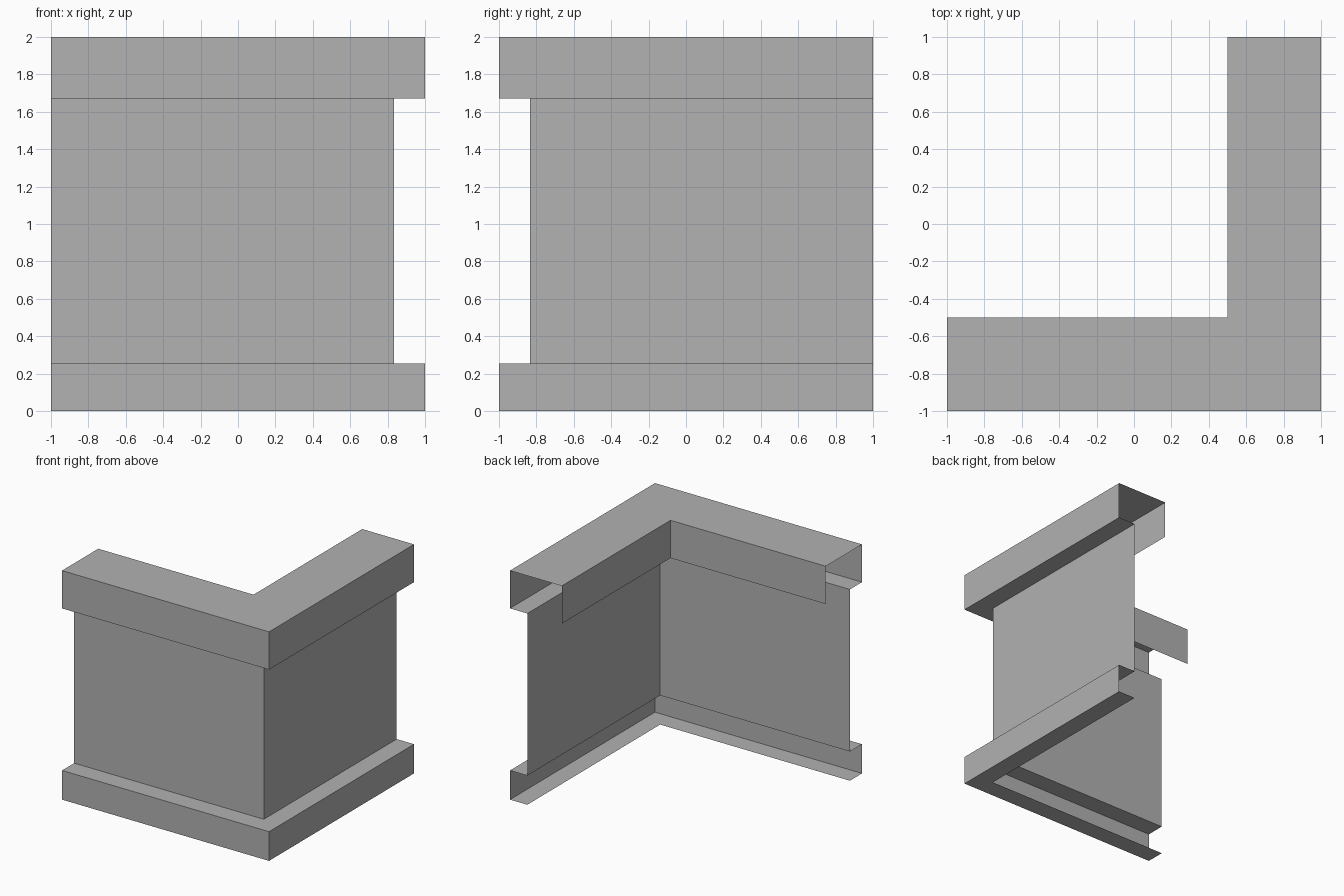
import bpy
import bmesh

cube = bpy.data.objects.get("Cube")
if cube:
    bpy.data.objects.remove(cube, do_unlink=True)

# One plain grey for the whole shell
grey = bpy.data.materials.new("light_grey")
grey.use_nodes = True
colour = (0.445, 0.445, 0.445, 1)
grey.diffuse_color = colour
grey.node_tree.nodes["Principled BSDF"].inputs["Base Color"].default_value = colour

SET_BACK = 0.167   # wall and plinth depth
CAP_DEPTH = 0.5    # top slab depth
BASE_TOP = 0.255
CAP_BOTTOM = 1.67
TOP = 2.0


def corner_sweep(name, profile):
    """Sweep an open (inset, height) profile round the L-shaped corner."""
    bm = bmesh.new()
    rows = []
    for d, z in profile:
        path = [(-1, d - 1), (1 - d, d - 1), (1 - d, 1)]
        rows.append([bm.verts.new((x, y, z)) for x, y in path])
    for low, high in zip(rows, rows[1:]):
        for i in range(2):
            bm.faces.new((low[i], low[i + 1], high[i + 1], high[i]))
    mesh = bpy.data.meshes.new(name)
    bm.to_mesh(mesh)
    bm.free()
    mesh.materials.append(grey)
    obj = bpy.data.objects.new(name, mesh)
    bpy.context.collection.objects.link(obj)
    return obj


# Plinth: sole strip, outer face and ledge
corner_sweep("base_plinth", [(SET_BACK, 0), (0, 0), (0, BASE_TOP), (SET_BACK, BASE_TOP)])

# Thin wall set back between plinth and cap
corner_sweep("wall_panel", [(SET_BACK, BASE_TOP), (SET_BACK, CAP_BOTTOM)])

# Cap: soffit, outer face, top and hanging inner lip
corner_sweep("top_cap", [(SET_BACK, CAP_BOTTOM), (0, CAP_BOTTOM), (0, TOP),
                         (CAP_DEPTH, TOP), (CAP_DEPTH, CAP_BOTTOM)])
